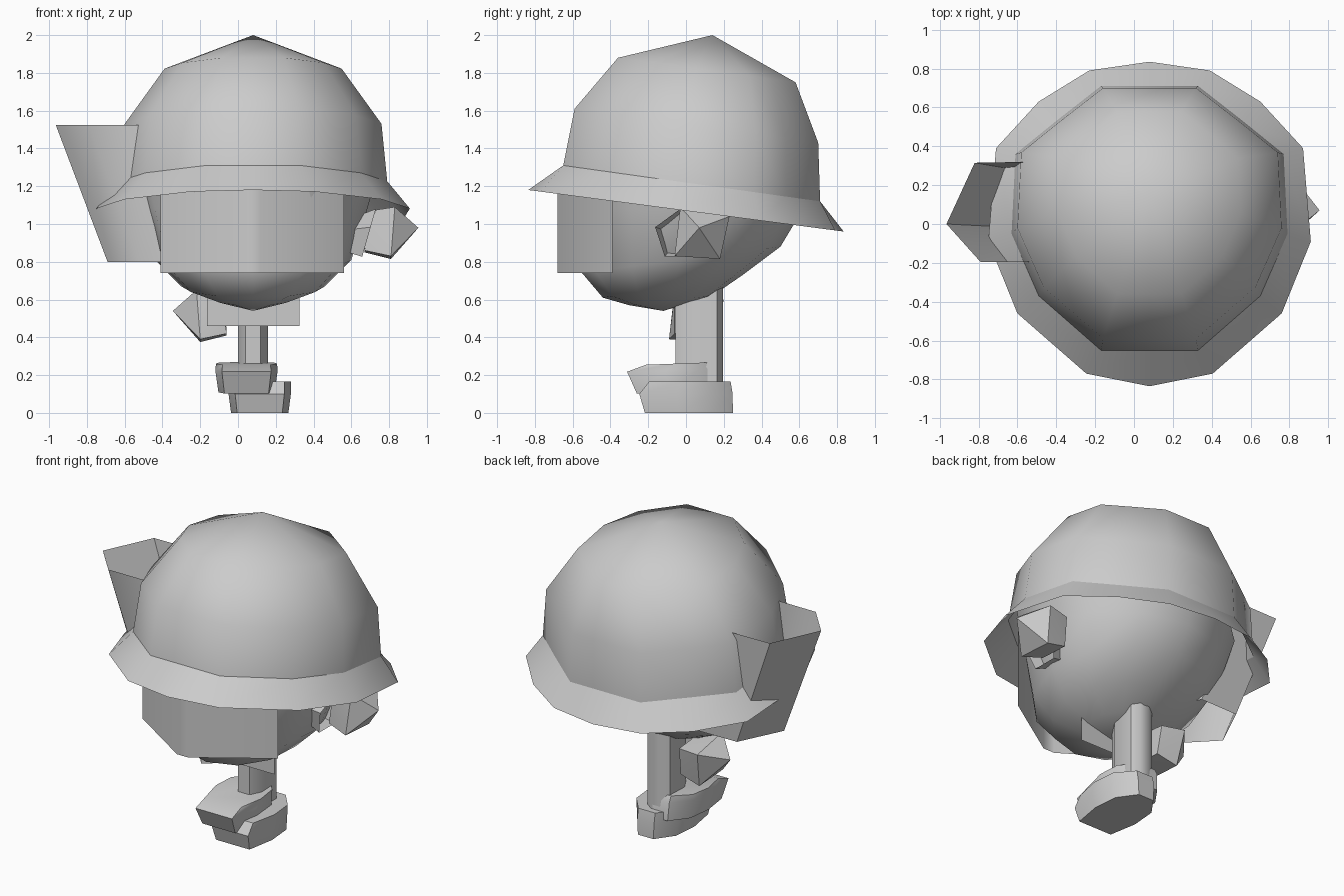
import bpy, bmesh, math
from mathutils import Vector

if "Cube" in bpy.data.objects:
    bpy.data.objects.remove(bpy.data.objects["Cube"])

CX = 0.08  # the head and helmet share this axis


def finish(name, bm, angle=55):
    bmesh.ops.recalc_face_normals(bm, faces=bm.faces)
    me = bpy.data.meshes.new(name)
    bm.to_mesh(me)
    bm.free()
    ob = bpy.data.objects.new(name, me)
    bpy.context.collection.objects.link(ob)
    bpy.ops.object.select_all(action='DESELECT')
    ob.select_set(True)
    bpy.context.view_layer.objects.active = ob
    bpy.ops.object.shade_smooth_by_angle(angle=math.radians(angle))
    return ob


def loft(name, rings, start=None, end=None, closed=True, cap=False, angle=55):
    """Skin rings of equal length; start / end are optional pole points."""
    bm = bmesh.new()
    vs = [[bm.verts.new(p) for p in r] for r in rings]
    n = len(vs[0])
    span = range(n if closed else n - 1)
    for a, b in zip(vs, vs[1:]):
        for i in span:
            j = (i + 1) % n
            bm.faces.new((a[i], a[j], b[j], b[i]))
    for pole, ring in ((start, vs[0]), (end, vs[-1])):
        if pole:
            p = bm.verts.new(pole)
            for i in span:
                bm.faces.new((ring[i], ring[(i + 1) % n], p))
        elif cap:
            bm.faces.new(ring)
    return finish(name, bm, angle)


def hull(name, pts):
    bm = bmesh.new()
    for p in pts:
        bm.verts.new(p)
    bmesh.ops.convex_hull(bm, input=bm.verts)
    return finish(name, bm, 40)


def mirrored(half):
    """Half outline from back to front, completed across the head axis."""
    full = half + [(-x, y) for x, y in half[-2:0:-1]]
    return full


def plane_z(pts, y0, z0, y1, z1):
    return [(CX + x, y, z0 + (z1 - z0) * (y - y0) / (y1 - y0)) for x, y in pts]


def oval(n, rx, y0, y1, z0, z1):
    """Tilted oval ring from front (y0, z0) to back (y1, z1)."""
    out = []
    for i in range(n):
        a = math.tau * i / n
        t = (math.cos(a) + 1) / 2
        out.append((CX + rx * math.sin(a), y0 + (y1 - y0) * t, z0 + (z1 - z0) * t))
    return out


# helmet dome: one rim outline, reshaped at each level
rim = mirrored([(0, .71), (.25, .71), (.48, .53), (.69, .36),
                (.71, -.05), (.57, -.37), (.25, -.65), (0, -.65)])


def level(sx, y0, y1, z0, z1):
    pts = [(x * sx, y0 + (y + .65) / 1.36 * (y1 - y0)) for x, y in rim]
    return plane_z(pts, y0, z0, y1, z1)


rim_ring = level(1, -.65, .71, 1.31, 1.12)
loft("helmet_dome", [rim_ring, level(.957, -.59, .70, 1.61, 1.43),
                     level(.66, -.36, .58, 1.88, 1.75)], end=(CX, .14, 2.0), angle=65)

# flared helmet brim
brim = mirrored([(0, .835), (.31, .79), (.57, .63), (.79, .39),
                 (.83, -.09), (.68, -.46), (.325, -.77), (0, -.835)])
loft("helmet_brim", [rim_ring, plane_z(brim, -.835, 1.18, .835, .96)])

# head, tapering to the chin
loft("head", [oval(12, .66, -.60, .64, 1.32, 1.22),
              oval(12, .60, -.58, .59, 1.10, 1.03),
              oval(12, .52, -.55, .50, .74, .88),
              oval(12, .38, -.44, .30, .61, .73),
              oval(12, .20, -.30, .14, .57, .62)], end=(CX, -.12, .54), angle=65)

# folded face cover
fold = [(-.41, -.39), (.04, -.68), (.12, -.68), (.56, -.39)]
loft("face_cover", [[(x, y, z) for x, y in fold] for z in (.74, 1.25)], closed=False)

# open horn-shaped holder at the side of the head
mouth = [(-.965, .0), (-.82, .315), (-.54, .32), (-.40, .06), (-.52, -.195), (-.79, -.195)]
loft("side_holder", [[(x, y, 1.525) for x, y in mouth],
                     [(-.40 + (x + .68) * .95 - .02, .04 + (y - .06) * .9, .80)
                      for x, y in mouth]])

# hands: the second is the first, mirrored and moved
hand = [(.955, .07, .98), (.83, -.03, 1.09), (.83, .23, 1.04), (.81, .18, .815),
        (.81, -.06, .83), (.70, -.03, 1.07), (.68, .20, 1.03), (.67, -.03, .86), (.67, .17, .85)]
hull("right_hand", hand)
hull("left_hand", [(.61 - x, y - .03, z - .44) for x, y, z in hand])

# flared cuff behind the right hand
loft("right_cuff", [[(x + .04 * math.sin(a), -.03 + r * math.cos(a), .94 + r * math.sin(a))
                     for a in [math.tau * (i + .25) / 5 for i in range(5)]]
                    for x, r in ((.53, .08), (.69, .14))])

# flat neck cloth
loft("neck_cloth", [[(-.165, -.09, z), (.325, -.09, z)] for z in (.46, .62)], closed=False)

# leg
loft("leg", [[(CX + .08 * x, .07 + .125 * y, z) for x, y in
              ((1, -.45), (1, .75), (.4, 1), (-.4, 1), (-1, .75), (-1, -.45), (-.5, -1), (.5, -1))]
             for z in (.15, .68)], cap=True)

# shoes: a faceted sole outline lofted to the ankle
sole = [(.13, -.24), (.165, -.05), (.15, .12), (.06, .24),
        (-.06, .24), (-.15, .12), (-.165, -.05), (-.13, -.24)]


def shoe(name, cx, levels, tilt):
    rings = [[(cx + x * s, y * sy + dy, z + tilt * y) for x, y in sole]
             for s, sy, dy, z in levels]
    loft(name, rings, cap=True, angle=45)


shoe("lower_shoe", .115, ((.92, .97, .015, 0), (1.0, 1.03, .0, .10), (1.0, .90, .02, .165)), 0)
shoe("upper_shoe", .045, ((.90, .96, -.03, .11), (1.0, 1.05, -.06, .225), (.98, .80, -.02, .262)), .03)
